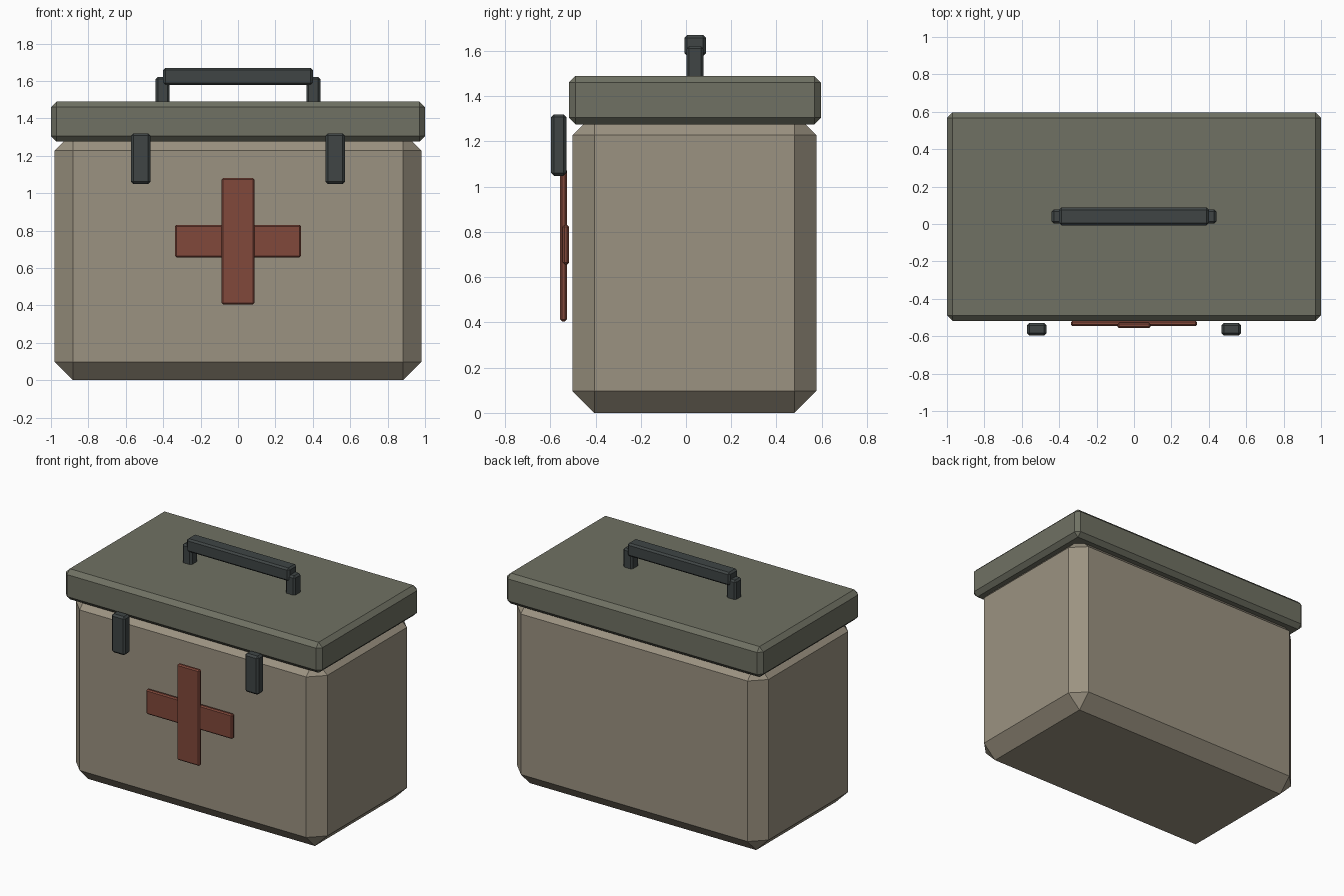
import bpy
import bmesh
from mathutils import Vector

if "Cube" in bpy.data.objects:
    bpy.data.objects.remove(bpy.data.objects["Cube"])


def material(name, rgb):
    m = bpy.data.materials.new(name)
    m.diffuse_color = (*rgb, 1)
    m.use_nodes = True
    m.node_tree.nodes["Principled BSDF"].inputs["Base Color"].default_value = m.diffuse_color
    return m


def chamfered_box(name, lo, hi, chamfer, mat):
    """Box spanning lo..hi with a flat chamfer on every edge."""
    lo, hi = Vector(lo), Vector(hi)
    bm = bmesh.new()
    bmesh.ops.create_cube(bm, size=1)
    bmesh.ops.scale(bm, vec=hi - lo, verts=bm.verts)
    bmesh.ops.bevel(bm, geom=bm.edges[:], offset=chamfer, segments=1,
                    affect='EDGES', offset_type='OFFSET')
    mesh = bpy.data.meshes.new(name)
    bm.to_mesh(mesh)
    bm.free()
    mesh.materials.append(mat)
    ob = bpy.data.objects.new(name, mesh)
    ob.location = (lo + hi) / 2
    bpy.context.collection.objects.link(ob)
    return ob


tan = material("tan_paint", (0.33, 0.29, 0.22))
olive = material("olive_paint", (0.16, 0.165, 0.125))
dark = material("dark_metal", (0.05, 0.06, 0.06))
red = material("red_paint", (0.22, 0.065, 0.043))

# Case body and overhanging lid
chamfered_box("case_body", (-0.98, -0.502, 0), (0.98, 0.577, 1.325), 0.097, tan)
chamfered_box("lid", (-1, -0.518, 1.275), (1, 0.597, 1.49), 0.03, olive)

# Raised cross on the front
chamfered_box("cross_upright", (-0.088, -0.557, 0.405), (0.088, -0.527, 1.08), 0.008, red)
chamfered_box("cross_bar", (-0.337, -0.546, 0.657), (0.337, -0.517, 0.83), 0.008, red)

# Carry handle grip
chamfered_box("handle_grip", (-0.4, -0.007, 1.578), (0.4, 0.088, 1.67), 0.012, dark)

# Paired latches and handle posts
for side, s in (("left", -1), ("right", 1)):
    x = 0.52 * s
    chamfered_box("latch_" + side, (x - 0.053, -0.597, 1.048),
                  (x + 0.053, -0.529, 1.32), 0.013, dark)
    x = 0.403 * s
    chamfered_box("handle_post_" + side, (x - 0.037, 0.002, 1.46),
                  (x + 0.037, 0.078, 1.622), 0.012, dark)
